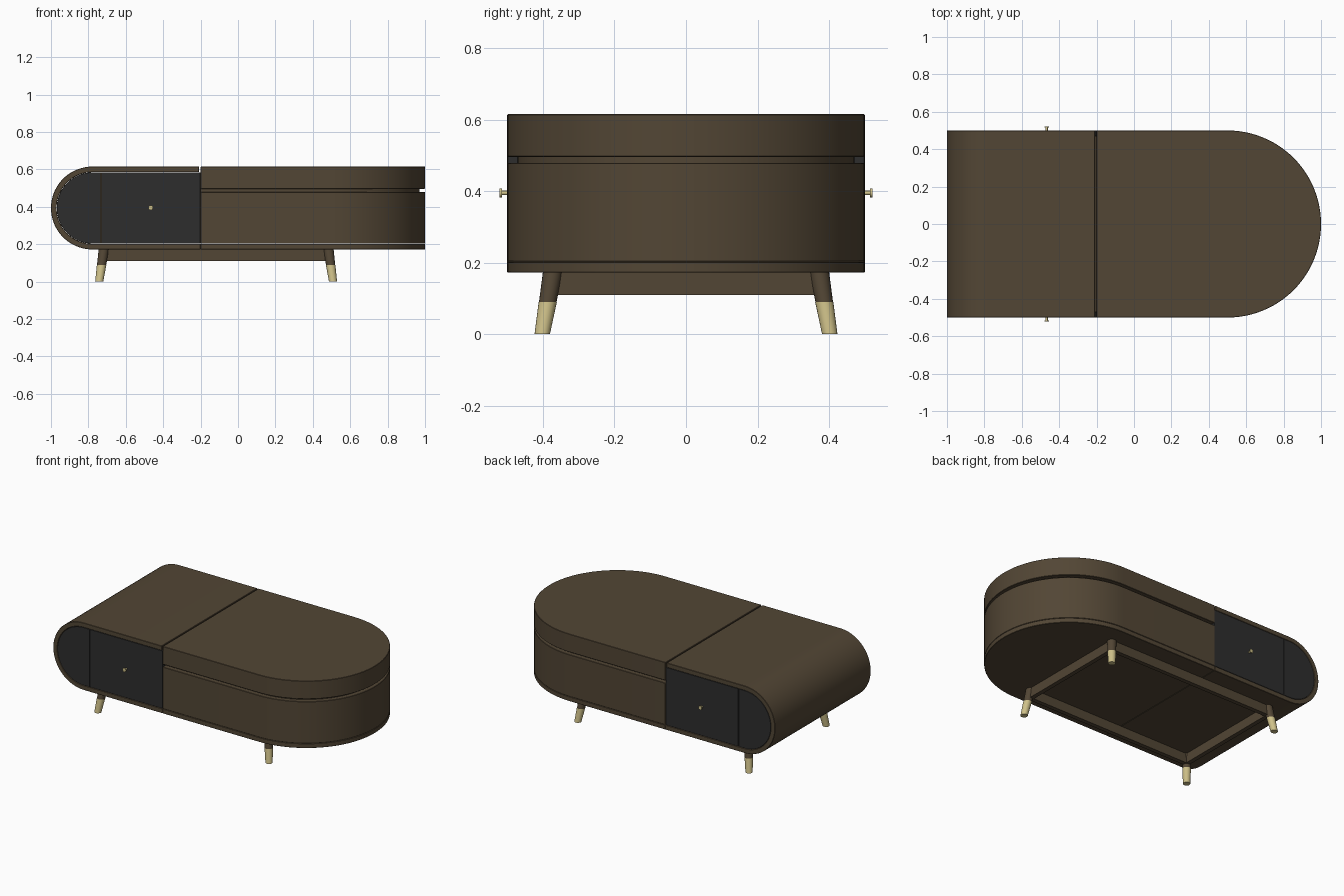
import bpy, bmesh, math
from mathutils import Vector

cube = bpy.data.objects.get("Cube")
if cube:
    bpy.data.objects.remove(cube, do_unlink=True)


def material(name, rgb):
    m = bpy.data.materials.new(name)
    m.use_nodes = True
    m.diffuse_color = (*rgb, 1)
    bsdf = m.node_tree.nodes["Principled BSDF"]
    bsdf.inputs["Base Color"].default_value = (*rgb, 1)
    bsdf.inputs["Roughness"].default_value = 0.6
    return m


WOOD = material("walnut brown", (0.085, 0.061, 0.035))
DARK = material("charcoal panel", (0.027, 0.027, 0.027))
BRASS = material("pale brass", (0.62, 0.53, 0.25))


def finish(name, bm, mat, bevel=0.0):
    bmesh.ops.recalc_face_normals(bm, faces=bm.faces)
    if bevel:
        sharp = [e for e in bm.edges if e.calc_face_angle(0) > 0.8]
        bmesh.ops.bevel(bm, geom=sharp, offset=bevel, segments=1, affect='EDGES')
    me = bpy.data.meshes.new(name)
    bm.to_mesh(me)
    bm.free()
    me.materials.append(mat)
    ob = bpy.data.objects.new(name, me)
    bpy.context.collection.objects.link(ob)
    bpy.ops.object.select_all(action='DESELECT')
    ob.select_set(True)
    bpy.context.view_layer.objects.active = ob
    bpy.ops.object.shade_smooth_by_angle(angle=math.radians(30))
    return ob


def prism(name, outline, axis, lo, hi, mat, bevel=0.002):
    """Extrude a 2D outline along z (outline in xy) or y (outline in xz)."""
    bm = bmesh.new()
    place = (lambda a, b: (a, b, lo)) if axis == 'z' else (lambda a, b: (a, lo, b))
    face = bm.faces.new([bm.verts.new(place(a, b)) for a, b in outline])
    new = bmesh.ops.extrude_face_region(bm, geom=[face])['geom']
    step = Vector((0, 0, hi - lo)) if axis == 'z' else Vector((0, hi - lo, 0))
    bmesh.ops.translate(bm, vec=step, verts=[v for v in new if isinstance(v, bmesh.types.BMVert)])
    return finish(name, bm, mat, bevel)


def box(name, lo, hi, mat, bevel=0.0):
    rect = [(lo[0], lo[1]), (hi[0], lo[1]), (hi[0], hi[1]), (lo[0], hi[1])]
    return prism(name, rect, 'z', lo[2], hi[2], mat, bevel)


def arc(cx, cy, r, start, end, n):
    steps = [math.radians(start + (end - start) * i / n) for i in range(n + 1)]
    return [(cx + r * math.cos(t), cy + r * math.sin(t)) for t in steps]


def taper(name, p0, p1, r0, r1, mat, n=20):
    """Tapered round bar with level ends, leaning from p0 up to p1."""
    bm = bmesh.new()
    bmesh.ops.create_cone(bm, cap_ends=True, segments=n, radius1=r0, radius2=r1, depth=1)
    for v in bm.verts:
        c = p0 if v.co.z < 0 else p1
        v.co = Vector((v.co.x + c[0], v.co.y + c[1], c[2]))
    return finish(name, bm, mat)


# Main proportions
HALF, SPLIT, BASE, TOP, WALL = 0.5, -0.2, 0.172, 0.615, 0.03
MID = (BASE + TOP) / 2
R = (TOP - BASE) / 2
CX = -1 + R


def half_round(inset, x0=SPLIT):
    """Plan of the straight-to-round end."""
    r = HALF - inset
    return [(x0, -r)] + arc(HALF, 0, r, -90, 90, 48) + [(x0, r)]


# Rounded shell of the drawer end
outer = [(SPLIT - 0.008, TOP)] + arc(CX, MID, R, 90, 270, 36) + [(SPLIT, BASE)]
inner = [(SPLIT, BASE + WALL)] + arc(CX, MID, R - WALL, 270, 90, 36) + [(SPLIT - 0.008, TOP - WALL)]
prism("drawer_end_shell", outer + inner, 'y', -HALF, HALF, WOOD)

# Round-ended cabinet: base, body, recessed neck and lid
prism("base_plate", half_round(0), 'z', BASE, BASE + WALL, WOOD)
prism("round_body", half_round(0), 'z', BASE + WALL + 0.001, 0.479, WOOD)
prism("lid_neck", half_round(WALL), 'z', 0.47, 0.5, WOOD, 0)
prism("round_lid", half_round(0), 'z', 0.496, TOP, WOOD)

# Drawer carcass behind the panels
low, high = BASE + WALL + 0.001, TOP - WALL - 0.001
box("drawer_carcass", (CX, -0.468, low), (SPLIT, 0.468, high), WOOD)

# Panels and knobs on both long sides
SEAM, KNOB_X, KNOB_Z = -0.733, -0.467, 0.395
r = (high - low) / 2
curved = [(SEAM - 0.002, high)] + arc(CX, MID, r, 90, 270, 36) + [(SEAM - 0.002, low)]
for side, s in (("front", -1), ("back", 1)):
    y0, y1 = sorted((s * 0.47, s * 0.499))
    prism(side + "_curved_panel", curved, 'y', y0, y1, DARK, 0.001)
    box(side + "_drawer_panel", (SEAM + 0.002, y0, low), (SPLIT - 0.001, y1, high), DARK, 0.001)
    for part, rad, a, b in (("stem", 0.006, 0.495, 0.517), ("cap", 0.0125, 0.515, 0.521)):
        ring = arc(KNOB_X, KNOB_Z, rad, 0, 345, 23)
        prism(side + "_knob_" + part, ring, 'y', s * a, s * b, BRASS, 0)

# Splayed legs with brass feet
LX, LY, LC = 0.6, 0.372, -0.117
JOIN = 0.09
for end, sx in (("right", -1), ("left", 1)):
    for side, sy in (("front", -1), ("back", 1)):
        foot = Vector((LC + sx * (LX + 0.025), sy * (LY + 0.03), 0))
        head = Vector((LC + sx * LX, sy * LY, BASE + 0.003))
        joint = foot.lerp(head, JOIN / head.z)
        tag = side + "_" + end
        taper(tag + "_leg", joint, head, 0.0245, 0.028, WOOD)
        taper(tag + "_brass_foot", foot, joint, 0.0215, 0.0255, BRASS)

# Rails joining the legs under the base
T, RZ = 0.014, 0.11
for name, s in (("front_rail", -1), ("back_rail", 1)):
    box(name, (LC - LX, s * LY - T, RZ), (LC + LX, s * LY + T, BASE + 0.002), WOOD)
for name, s in (("right_rail", -1), ("left_rail", 1)):
    x = LC + s * LX
    box(name, (x - T, -LY, RZ), (x + T, LY, BASE + 0.002), WOOD)
